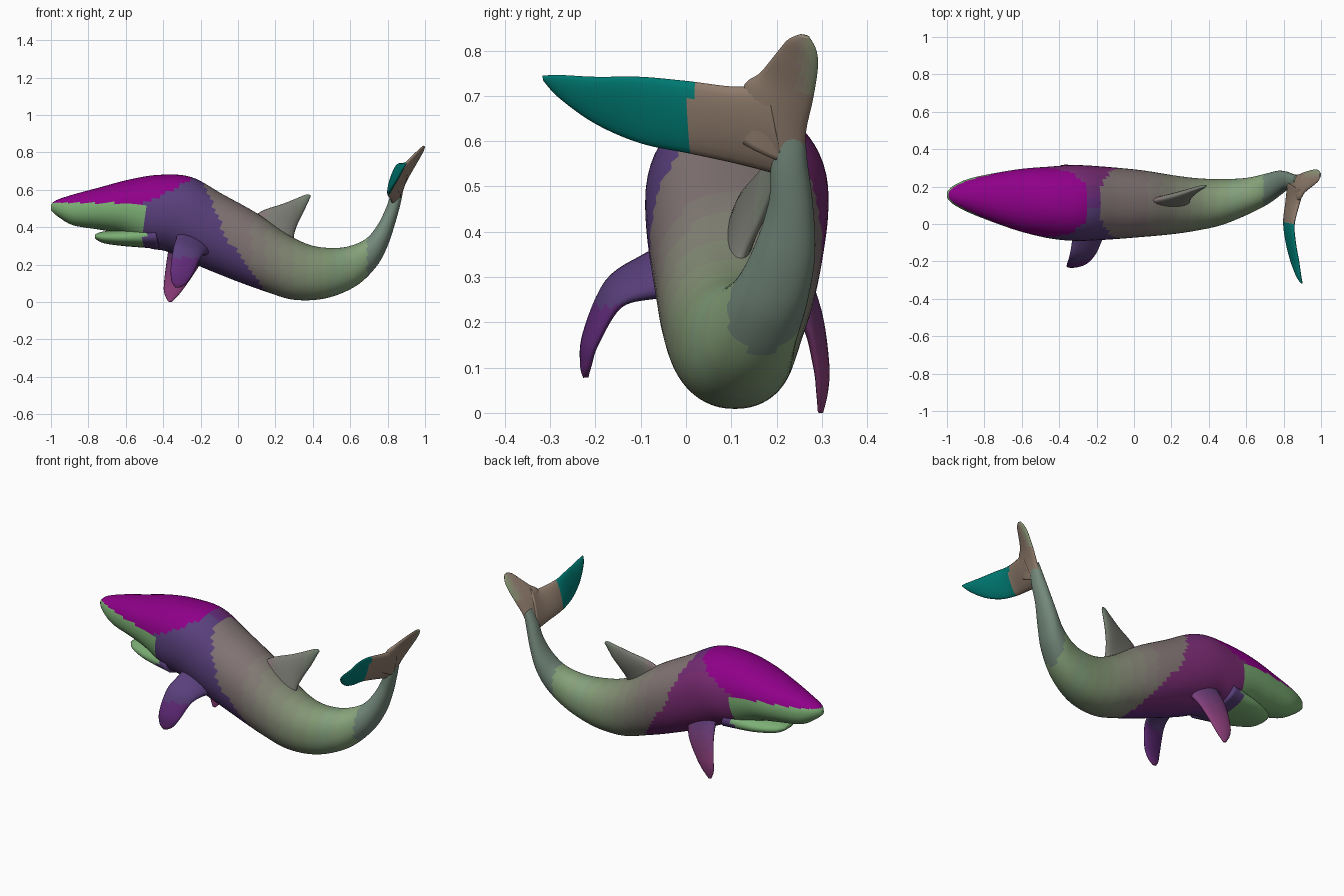
import bpy, bmesh, math
from mathutils import Vector

if "Cube" in bpy.data.objects:
    bpy.data.objects.remove(bpy.data.objects["Cube"])

MATS = {}


def material(col):
    key = tuple(round(c * 40) / 40 for c in col)
    if key not in MATS:
        MATS[key] = bpy.data.materials.new("skin_%d" % len(MATS))
        MATS[key].diffuse_color = (*key, 1)
    return MATS[key]


def mix(a, b, t):
    t = min(1, max(0, t))
    return [p + (q - p) * t for p, q in zip(a, b)]


def resample(rows, steps):
    """Catmull-Rom interpolation of parameter rows."""
    out = []
    for i in range(len(rows) - 1):
        p0, p1 = rows[max(i - 1, 0)], rows[i]
        p2, p3 = rows[i + 1], rows[min(i + 2, len(rows) - 1)]
        for s in range(steps):
            t = s / steps
            out.append([0.5 * (2 * b + (c - a) * t + (2 * a - 5 * b + 4 * c - d) * t * t
                               + (3 * b - a - 3 * c + d) * t ** 3)
                        for a, b, c, d in zip(p0, p1, p2, p3)])
    out.append(list(rows[-1]))
    return out


def loft(name, rings, colour):
    bm = bmesh.new()
    vs = [[bm.verts.new(p) for p in r] for r in rings]
    n = len(vs[0])
    for a, b in zip(vs, vs[1:]):
        for i in range(n):
            j = (i + 1) % n
            bm.faces.new((a[i], a[j], b[j], b[i]))
    bm.faces.new(vs[0][::-1])
    bm.faces.new(vs[-1])
    bmesh.ops.recalc_face_normals(bm, faces=bm.faces)
    me = bpy.data.meshes.new(name)
    slots = {}
    for f in bm.faces:
        f.smooth = True
        m = material(colour(f.calc_center_median()))
        if m not in slots:
            slots[m] = len(slots)
            me.materials.append(m)
        f.material_index = slots[m]
    bm.to_mesh(me)
    bm.free()
    ob = bpy.data.objects.new(name, me)
    bpy.context.collection.objects.link(ob)
    return ob


def trunk(name, rows, steps, colour, n=56):
    """Rows: back x, z, belly x, z, and the y limits of each section."""
    rings = []
    for xt, zt, xb, zb, y0, y1 in resample(rows, steps):
        mid = Vector(((xt + xb) / 2, (y0 + y1) / 2, (zt + zb) / 2))
        up = Vector(((xt - xb) / 2, 0, (zt - zb) / 2))
        side = Vector((0, (y1 - y0) / 2, 0))
        ring = []
        for i in range(n):
            a = 2 * math.pi * i / n
            c, s = math.cos(a), math.sin(a)
            ring.append(mid + side * math.copysign(abs(c) ** 0.93, c)
                        + up * math.copysign(abs(s) ** 0.93, s))
        rings.append(ring)
    return loft(name, rings, colour)


def fin(name, rows, colour, n=20):
    """Rows: leading point, trailing point, thickness."""
    data = resample([(*l, *t, th) for l, t, th in rows], 6)
    mids = [(Vector(r[:3]) + Vector(r[3:6])) / 2 for r in data]
    rings = []
    for k, r in enumerate(data):
        lead, trail = Vector(r[:3]), Vector(r[3:6])
        span = mids[min(k + 1, len(mids) - 1)] - mids[max(k - 1, 0)]
        nor = (trail - lead).cross(span).normalized() * r[6] / 2
        ring = []
        for i in range(n):
            a = 2 * math.pi * i / n
            ring.append(lead.lerp(trail, (1 - math.cos(a)) / 2) + nor * math.sin(a))
        rings.append(ring)
    return loft(name, rings, colour)


# Skin colours
HEAD, JAW, INDIGO = (.27, .01, .24), (.2, .42, .17), (.1, .04, .2)
MAGENTA, MAUVE, GREEN = (.2, .02, .17), (.22, .18, .18), (.24, .38, .19)
GREY, PINK, TEAL = (.17, .24, .19), (.28, .19, .16), (.01, .21, .18)


def body_colour(p):
    x, y, z = p
    if x < -.5 and z < .53:
        return JAW
    if x < -.2 and z > .53 + max(0, x + .48) * .55:
        return HEAD
    if x < -.19 + (.65 - z) * .42 + max(0, .35 - z) * .3:
        return mix(INDIGO, MAGENTA, (y - .05) * 4)
    if x > .69:
        return GREY
    return mix(MAUVE, GREEN, (x - .05) / .6)


# Body from snout to tail stalk
trunk("body", [
    (-1.0, .52, -1.0, .49, .14, .17),
    (-.97, .545, -.96, .455, .105, .205),
    (-.88, .575, -.88, .41, .06, .243),
    (-.75, .61, -.73, .385, .005, .273),
    (-.58, .655, -.62, .36, -.042, .295),
    (-.42, .68, -.48, .29, -.077, .307),
    (-.25, .668, -.38, .27, -.09, .315),
    (-.08, .575, -.25, .21, -.085, .307),
    (.1, .475, -.03, .12, -.07, .288),
    (.25, .37, .15, .055, -.055, .262),
    (.37, .31, .30, .012, -.035, .245),
    (.47, .29, .47, .02, -.005, .24),
    (.58, .295, .63, .085, .05, .247),
    (.68, .335, .74, .19, .105, .27),
    (.745, .41, .80, .30, .15, .285),
    (.79, .50, .84, .42, .182, .28),
    (.82, .58, .87, .53, .188, .268),
    (.855, .65, .885, .61, .20, .262)], 7, body_colour)

# Lower jaw, set back under the snout
trunk("lower_jaw", [
    (-.765, .36, -.765, .34, .09, .17),
    (-.73, .375, -.72, .315, .05, .215),
    (-.62, .39, -.60, .298, -.005, .262),
    (-.45, .42, -.42, .285, -.06, .29)], 6,
    lambda p: JAW if p.x < -.5 else INDIGO, 32)

# Side fins
fin("near_side_fin", [
    ((-.33, -.04, .36), (-.15, -.03, .26), .09),
    ((-.33, -.09, .34), (-.17, -.08, .26), .07),
    ((-.345, -.17, .29), (-.20, -.15, .235), .045),
    ((-.36, -.22, .18), (-.24, -.20, .15), .032),
    ((-.355, -.228, .11), (-.275, -.215, .10), .022),
    ((-.335, -.222, .078), (-.31, -.22, .078), .012)],
    lambda p: mix(INDIGO, MAGENTA, (.3 - p.z) * 2))
fin("far_side_fin", [
    ((-.36, .23, .35), (-.17, .22, .27), .08),
    ((-.38, .285, .23), (-.21, .27, .19), .045),
    ((-.395, .307, .11), (-.27, .29, .10), .032),
    ((-.395, .306, .05), (-.315, .295, .04), .024),
    ((-.375, .298, .003), (-.355, .296, .0), .012)],
    lambda p: mix(INDIGO, (.28, .05, .19), (.35 - p.z) * 4))

# Back fin
fin("back_fin", [
    ((.07, .12, .45), (.30, .11, .31), .06),
    ((.14, .135, .492), (.30, .13, .36), .055),
    ((.24, .16, .525), (.32, .16, .42), .045),
    ((.32, .185, .557), (.35, .185, .48), .03),
    ((.365, .20, .575), (.38, .20, .545), .018),
    ((.385, .206, .573), (.388, .206, .562), .008)],
    lambda p: mix(MAUVE, GREY, (p.x - .1) * 2.5))

# Tail fin lobes
fin("long_tail_lobe", [
    ((.83, .225, .52), (.90, .18, .745), .06),
    ((.815, .12, .548), (.885, .125, .72), .045),
    ((.802, .01, .572), (.855, .0, .733), .035),
    ((.815, -.10, .595), (.862, -.10, .742), .03),
    ((.84, -.20, .638), (.88, -.20, .742), .026),
    ((.87, -.28, .695), (.892, -.28, .746), .018),
    ((.893, -.315, .733), (.9, -.317, .744), .01)],
    lambda p: TEAL if p.y < .01 else PINK)
fin("short_tail_lobe", [
    ((.84, .262, .54), (.85, .12, .60), .05),
    ((.88, .265, .62), (.88, .125, .715), .045),
    ((.92, .28, .69), (.907, .165, .752), .035),
    ((.962, .291, .76), (.95, .20, .795), .026),
    ((.985, .288, .80), (.98, .225, .824), .018),
    ((.998, .272, .83), (.995, .25, .835), .01)],
    lambda p: mix(PINK, GREEN, (p.y - .24) * 14 if p.z > .7 else 0))

for m in bpy.data.materials:
    if m.users and not m.is_grease_pencil:
        m.use_nodes = True
        m.node_tree.nodes["Principled BSDF"].inputs["Base Color"].default_value = m.diffuse_color
